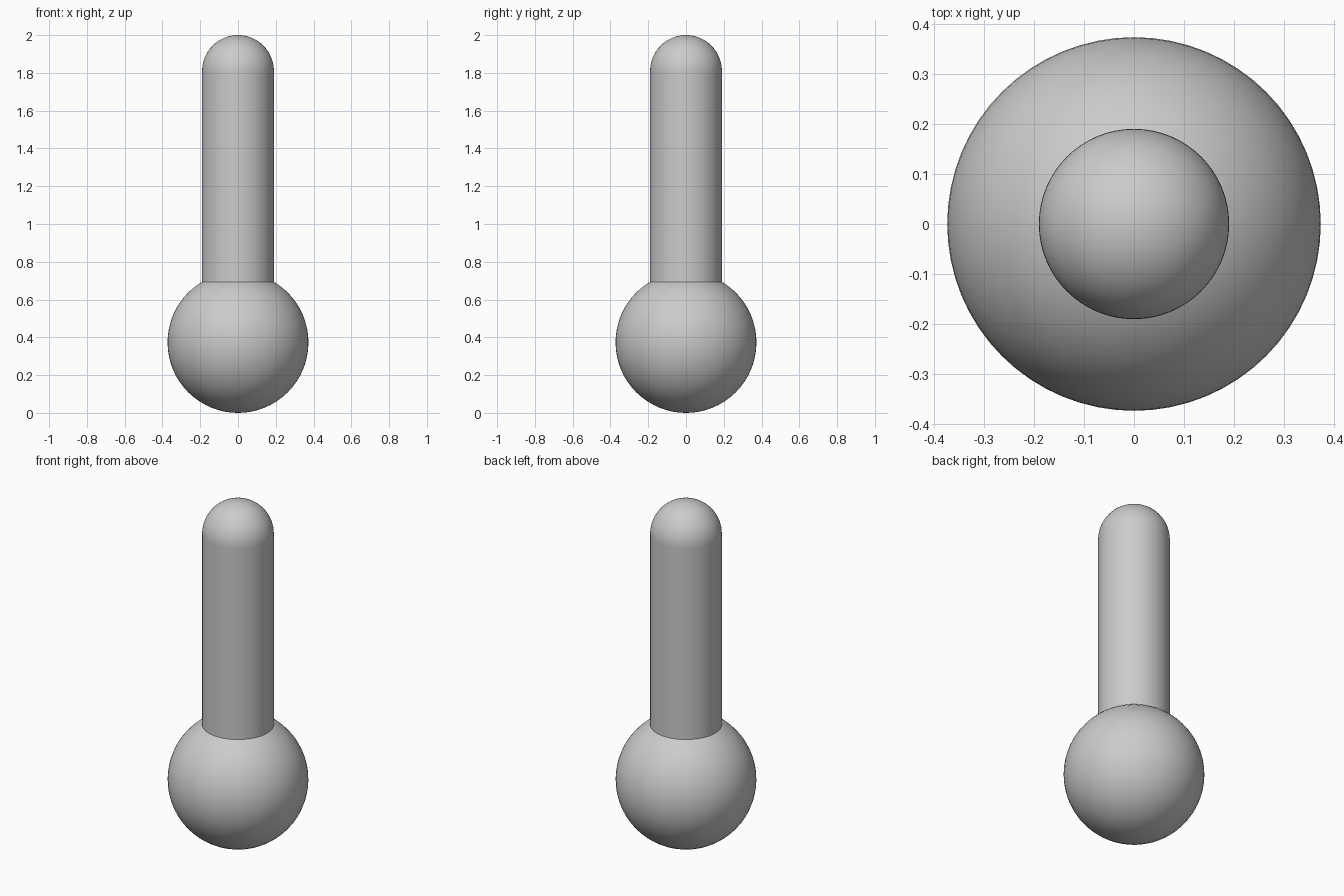
import bpy
import math

if "Cube" in bpy.data.objects:
    bpy.data.objects.remove(bpy.data.objects["Cube"])

BULB_R = 0.373
STEM_R = 0.19
TOP = 2.0


def finish(name):
    obj = bpy.context.object
    obj.name = name
    bpy.ops.object.shade_smooth_by_angle(angle=math.radians(40))
    return obj


def ball(name, radius, z):
    bpy.ops.mesh.primitive_uv_sphere_add(segments=64, ring_count=32,
                                         radius=radius, location=(0, 0, z))
    return finish(name)


# Round bulb standing on the ground
ball("bulb", BULB_R, BULB_R)

# Straight stem, rooted inside the bulb and ending at the cap's equator
stem_bottom, stem_top = BULB_R, TOP - STEM_R
bpy.ops.mesh.primitive_cylinder_add(vertices=64, radius=STEM_R,
                                    depth=stem_top - stem_bottom,
                                    location=(0, 0, (stem_top + stem_bottom) / 2))
finish("stem")

# Rounded cap closing the stem
ball("stem_cap", STEM_R, stem_top)
